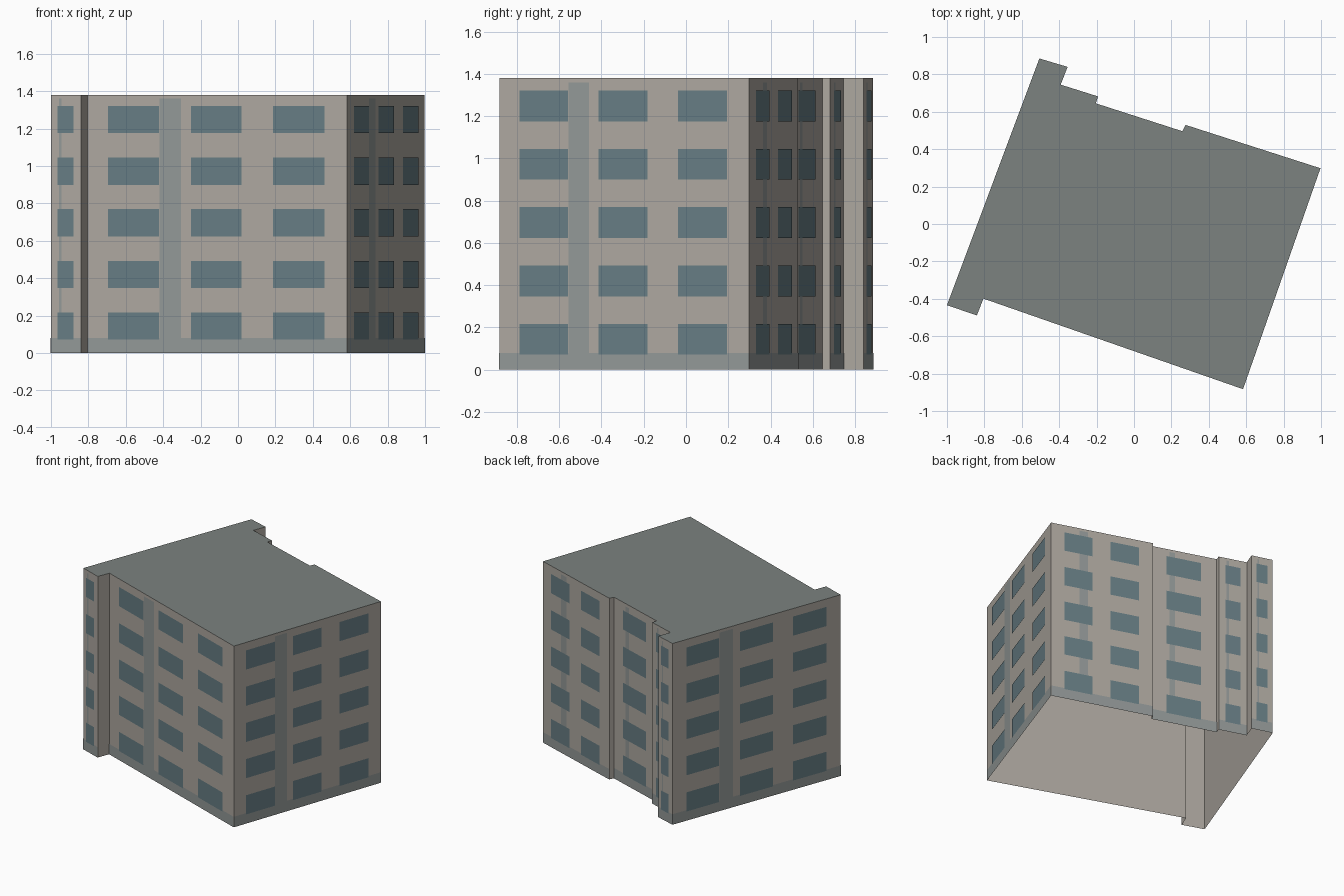
import bpy, bmesh
from mathutils import Vector

if "Cube" in bpy.data.objects:
    bpy.data.objects.remove(bpy.data.objects["Cube"])

H = 1.38                # building height
FLOORS = 5
STEP = H / FLOORS

# Footprint, counter-clockwise, starting at the front left corner
PLAN = [Vector(p) for p in [
    (-1.0, -0.434), (-0.84, -0.489), (-0.805, -0.399), (0.583, -0.883),
    (0.997, 0.298), (0.275, 0.53), (0.259, 0.496), (-0.204, 0.645),
    (-0.192, 0.682), (-0.392, 0.745), (-0.355, 0.84), (-0.506, 0.885)]]

# Window spans along a facade, by number of window columns
SPANS = {1: [(0.225, 0.76)],
         2: [(0.13, 0.405), (0.58, 0.86)],
         3: [(0.081, 0.276), (0.399, 0.595), (0.716, 0.914)]}
# Facade edge index -> window columns (short return walls stay blank)
FACADES = {0: 1, 2: 3, 3: 3, 4: 2, 6: 1, 8: 1, 10: 1, 11: 3}


def material(name, rgb):
    m = bpy.data.materials.new(name)
    m.diffuse_color = (*rgb, 1)
    m.use_nodes = True
    m.node_tree.nodes["Principled BSDF"].inputs["Base Color"].default_value = m.diffuse_color
    return m


def finish(bm, name, mat):
    me = bpy.data.meshes.new(name)
    bm.to_mesh(me)
    bm.free()
    ob = bpy.data.objects.new(name, me)
    me.materials.append(mat)
    bpy.context.collection.objects.link(ob)


def panel(bm, edge, u0, u1, z0, z1, off):
    """Flat panel on a facade, between fractions u0 and u1 of its length."""
    a, b = PLAN[edge], PLAN[(edge + 1) % len(PLAN)]
    d = b - a
    n = Vector((d.y, -d.x)).normalized() * off
    p, q = a + d * u0 + n, a + d * u1 + n
    bm.faces.new([bm.verts.new(c) for c in
                  ((*p, z0), (*q, z0), (*q, z1), (*p, z1))])


wall_mat = material("wall", (0.42, 0.39, 0.35))
roof_mat = material("roof", (0.20, 0.225, 0.215))
trim_mat = material("trim", (0.29, 0.315, 0.31))
glass_mat = material("glass", (0.135, 0.205, 0.23))

# Outer walls, open underneath
bm = bmesh.new()
for i in range(len(PLAN)):
    panel(bm, i, 0, 1, 0, H, 0)
bmesh.ops.remove_doubles(bm, verts=bm.verts, dist=1e-5)
finish(bm, "walls", wall_mat)

# Flat roof
bm = bmesh.new()
bm.faces.new([bm.verts.new((*p, H)) for p in PLAN])
finish(bm, "roof", roof_mat)

# Base band along each facade
bm = bmesh.new()
for e in FACADES:
    panel(bm, e, 0, 1, 0, 0.08, 0.002)
finish(bm, "base_band", trim_mat)

# Vertical strip on each facade
bm = bmesh.new()
for e in FACADES:
    panel(bm, e, 0.278, 0.36, 0.08, 1.36, 0.002)
finish(bm, "vertical_strips", trim_mat)

# Windows
bm = bmesh.new()
for e, cols in FACADES.items():
    for u0, u1 in SPANS[cols]:
        for f in range(FLOORS):
            z = f * STEP + 0.071
            panel(bm, e, u0, u1, z, z + 0.146, 0.004)
finish(bm, "windows", glass_mat)
